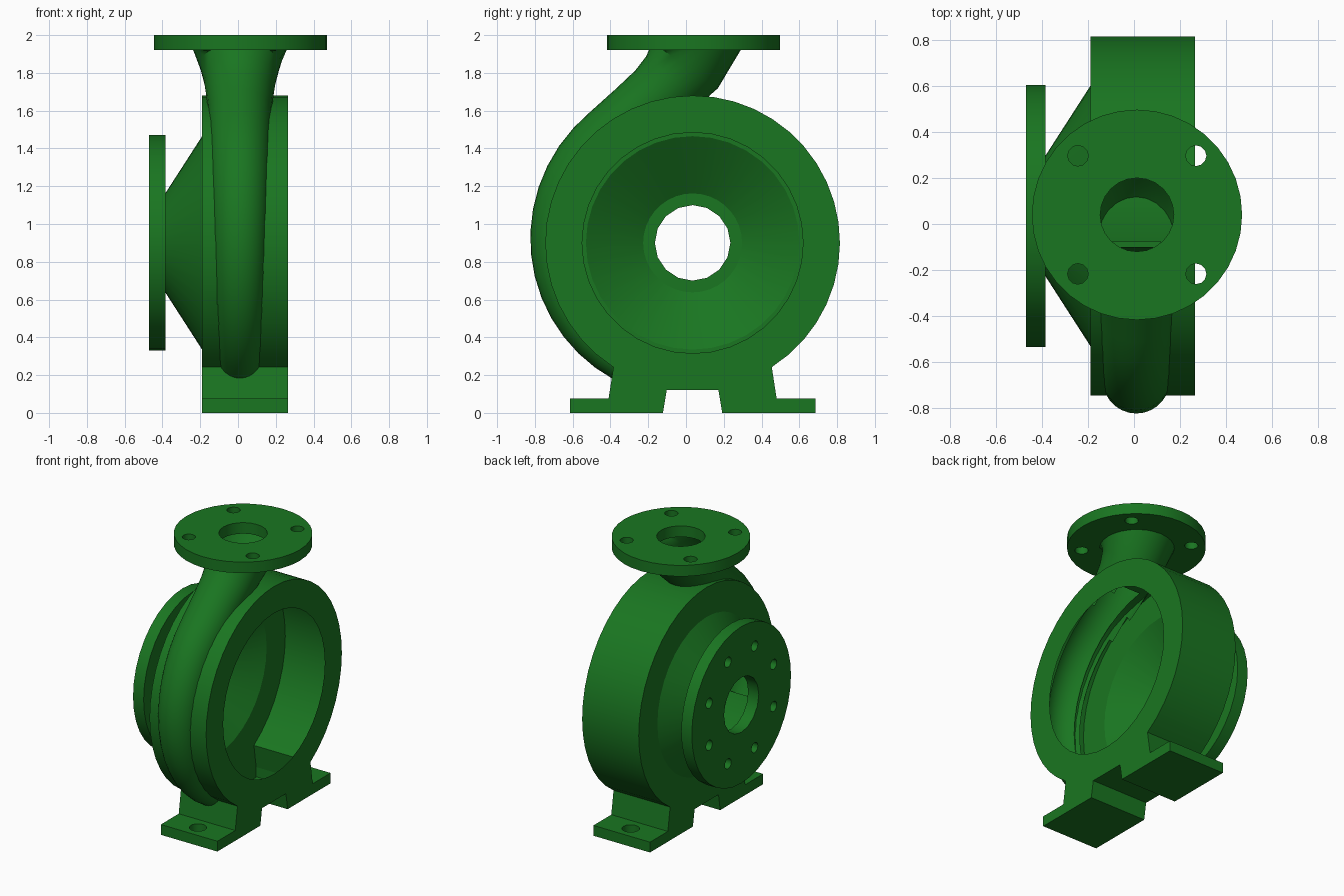
import bpy, bmesh, math
from mathutils import Vector

if "Cube" in bpy.data.objects:
    bpy.data.objects.remove(bpy.data.objects["Cube"])

CY, CZ = 0.035, 0.9          # casing axis, running along x
X0, X1 = -0.19, 0.265        # casing back and front planes

mat = bpy.data.materials.new("green_paint")
mat.diffuse_color = (0.01, 0.18, 0.015, 1)
mat.use_nodes = True
mat.node_tree.nodes["Principled BSDF"].inputs["Base Color"].default_value = mat.diffuse_color


def circle(a, b, r, n, start=0.0):
    return [(a + r * math.cos(start + math.tau * i / n),
             b + r * math.sin(start + math.tau * i / n)) for i in range(n)]


def place(p, h, axis):
    return (h, p[0], p[1]) if axis == 'x' else (p[0], p[1], h)


def cap(bm, loops, h, axis):
    """Flat face bounded by the first loop, with the other loops as holes."""
    rings, edges = [], []
    for loop in loops:
        vs = [bm.verts.new(place(p, h, axis)) for p in loop]
        edges += [bm.edges.new((vs[i - 1], vs[i])) for i in range(len(vs))]
        rings.append(vs)
    bmesh.ops.triangle_fill(bm, use_beauty=True, edges=edges,
                            normal=(1, 0, 0) if axis == 'x' else (0, 0, 1))
    return rings


def bridge(bm, ring_a, ring_b):
    n = len(ring_a)
    for i in range(n):
        j = (i + 1) % n
        bm.faces.new((ring_a[i], ring_a[j], ring_b[j], ring_b[i]))


def finish(name, bm):
    bmesh.ops.remove_doubles(bm, verts=bm.verts, dist=1e-4)
    bmesh.ops.recalc_face_normals(bm, faces=bm.faces)
    me = bpy.data.meshes.new(name)
    bm.to_mesh(me)
    bm.free()
    for p in me.polygons:
        p.use_smooth = True
    me.set_sharp_from_angle(angle=math.radians(35))
    me.materials.append(mat)
    ob = bpy.data.objects.new(name, me)
    bpy.context.collection.objects.link(ob)
    return ob


def plate(name, loops, h0, h1, axis):
    """Slab with through holes."""
    bm = bmesh.new()
    for a, b in zip(cap(bm, loops, h0, axis), cap(bm, loops, h1, axis)):
        bridge(bm, a, b)
    return finish(name, bm)


# Hollow casing: round drum and both feet share one outline
N = 36
arc = [math.radians(-57.5 + 295 * i / N) for i in range(N + 1)]
outline = [(CY + 0.78 * math.cos(t), CZ + 0.78 * math.sin(t)) for t in arc]
half = [(0.445, 0.075), (0.65, 0.075), (0.65, 0), (0.157, 0), (0.137, 0.12)]
outline += [(CY - y, z) for y, z in half] + [(CY + y, z) for y, z in reversed(half)]

bm = bmesh.new()
cap(bm, [outline, circle(CY, CZ, 0.565, 36)], X0, 'x')
cap(bm, [outline, circle(CY, CZ, 0.585, 36)], X1, 'x')
cuts = [X0, -0.11, 0.115, X1]
rows = [[bm.verts.new((x, y, z)) for y, z in outline] for x in cuts]
for i in range(len(outline)):
    j = (i + 1) % len(outline)
    if abs(outline[i][1] - 0.075) < 1e-6 and abs(outline[j][1] - 0.075) < 1e-6:
        continue                                   # foot tops are separate pads
    for k in range(3):
        mid = math.degrees((arc[i] + arc[j]) / 2) if i < N else 0
        if k == 1 and 95 < mid < 205:
            continue                               # slot leading into the volute
        bm.faces.new((rows[k][i], rows[k][j], rows[k + 1][j], rows[k + 1][i]))
finish("casing", bm)

# Foot pads with bolt holes
for side, s in (("front", -1), ("back", 1)):
    ya, yb = CY + s * 0.445, CY + s * 0.65
    rect = [(X0, ya), (X1, ya), (X1, yb), (X0, yb)]
    plate(side + "_foot_pad", [rect, circle(0.037, (ya + yb) / 2, 0.058, 16)],
          0.004, 0.075, 'z')

# Suction cone between drum and side flange
bm = bmesh.new()
rings = [[bm.verts.new((x, y, z)) for y, z in circle(CY, CZ, r, 36)]
         for x, r in ((X0, 0.565), (-0.385, 0.262))]
bridge(bm, *rings)
finish("suction_cone", bm)

# Suction flange, eight bolts
bolts = [circle(y, z, 0.037, 12) for y, z in circle(CY, CZ, 0.40, 8, math.pi / 8)]
plate("suction_flange", [circle(CY, CZ, 0.57, 36), circle(CY, CZ, 0.2, 16)] + bolts,
      -0.47, -0.385, 'x')

# Discharge flange, four bolts
bolts = [circle(x, y, 0.045, 12) for x, y in circle(0.013, 0.04, 0.363, 4, math.pi / 4)]
plate("discharge_flange", [circle(0.013, 0.04, 0.457, 36), circle(0.013, 0.04, 0.16, 24)] + bolts,
      1.92, 2.0, 'z')

# Volute growing around the drum, then the flared discharge neck
path = []
for i in range(15):
    f = i / 14
    t = math.radians(240 - 112 * f)
    path.append((CY + 0.715 * math.cos(t), CZ + 0.715 * math.sin(t), 0.12 + 0.045 * f))
path += [(-0.26, 1.59, 0.168), (-0.15, 1.68, 0.178), (-0.07, 1.76, 0.19),
         (-0.005, 1.84, 0.212), (0.042, 1.92, 0.247)]
bm = bmesh.new()
rings = []
M = 28
for i, (y, z, r) in enumerate(path):
    a, b = path[max(i - 1, 0)], path[min(i + 1, len(path) - 1)]
    tan = Vector((0, b[0] - a[0], b[1] - a[1])).normalized()
    if i == len(path) - 1:
        tan = Vector((0, 0, 1))
    nor = Vector((0, -tan.z, tan.y))
    rings.append([bm.verts.new(Vector((0.01, y, z)) + r * (math.cos(q) * nor
                  + Vector((math.sin(q), 0, 0))))
                  for q in (math.tau * k / M for k in range(M))])
for a, b in zip(rings, rings[1:]):
    bridge(bm, a, b)
inside = [f for f in bm.faces
          if max(math.hypot(v.co.y - CY, v.co.z - CZ) for v in f.verts) < 0.765]
bmesh.ops.delete(bm, geom=inside, context='FACES')
finish("volute_and_neck", bm)
